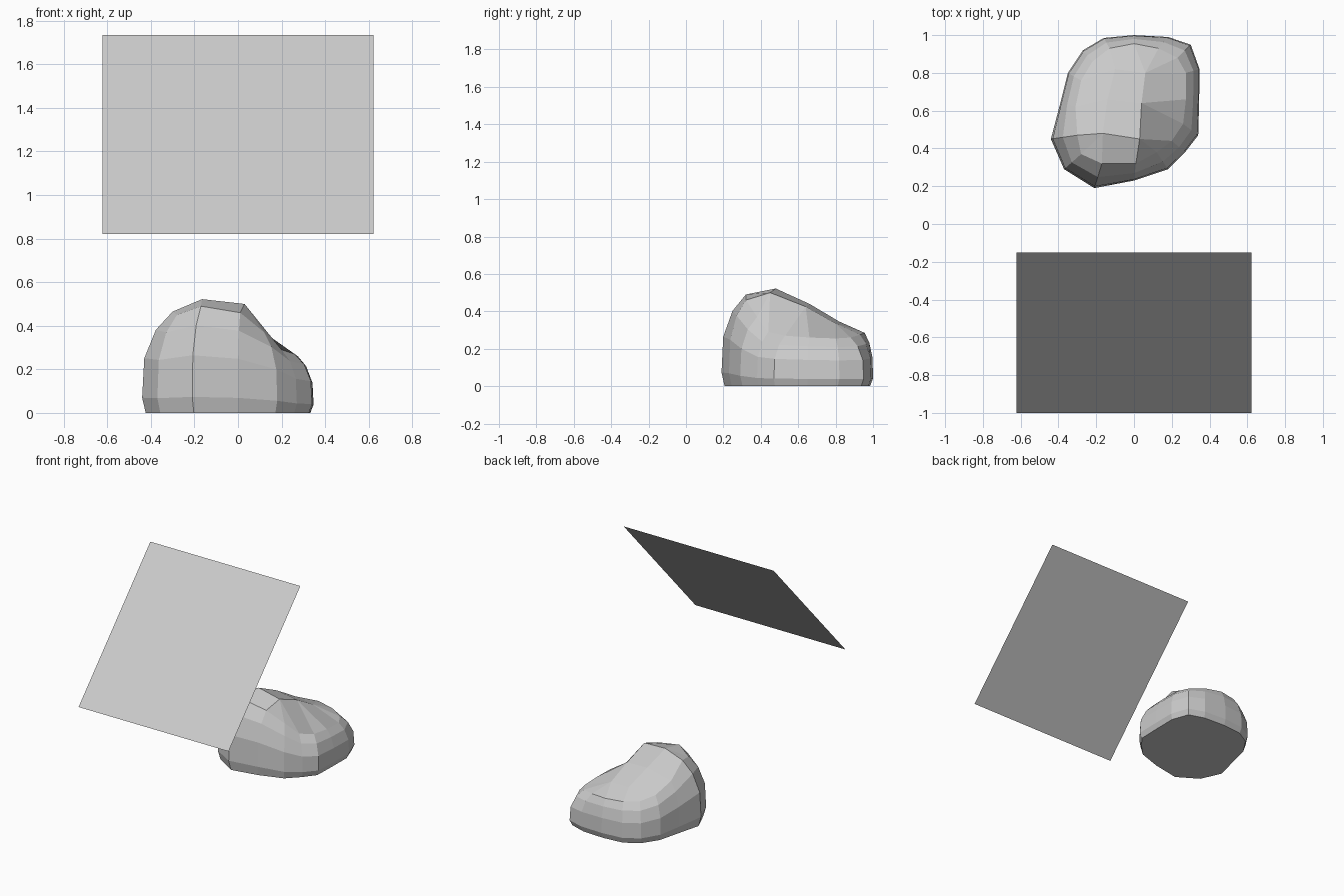
import bpy, bmesh
from mathutils import Vector

if "Cube" in bpy.data.objects:
    bpy.data.objects.remove(bpy.data.objects["Cube"])


def make_object(name, bm):
    mesh = bpy.data.meshes.new(name)
    bm.to_mesh(mesh)
    bm.free()
    obj = bpy.data.objects.new(name, mesh)
    bpy.context.collection.objects.link(obj)
    return obj


# Tilted square panel, leaning back, single sided
bm = bmesh.new()
w = 0.622
bm.faces.new([bm.verts.new(p) for p in (
    (-w, -1, 0.82), (w, -1, 0.82), (w, -0.15, 1.735), (-w, -0.15, 1.735))])
make_object("tilted_panel", bm)

# Boulder: widest outline near the ground, counterclockwise from the front
outline = [(-0.21, 0.19), (0, 0.23), (0.18, 0.29), (0.27, 0.38),
           (0.34, 0.47), (0.345, 0.65), (0.347, 0.82), (0.30, 0.95),
           (0.18, 0.99), (0, 1.0), (-0.16, 0.985), (-0.27, 0.92),
           (-0.35, 0.80), (-0.39, 0.64), (-0.44, 0.45), (-0.37, 0.29)]
# Shoulder where the sides turn into the top
shoulder = [(-0.17, 0.32, 0.49), (0.01, 0.32, 0.46), (0.12, 0.38, 0.37),
            (0.20, 0.44, 0.29), (0.26, 0.53, 0.27), (0.275, 0.66, 0.26),
            (0.275, 0.80, 0.255), (0.23, 0.88, 0.26), (0.13, 0.93, 0.275),
            (0, 0.955, 0.285), (-0.13, 0.93, 0.285), (-0.22, 0.86, 0.285),
            (-0.28, 0.76, 0.31), (-0.31, 0.62, 0.37), (-0.30, 0.47, 0.465),
            (-0.28, 0.37, 0.45)]
# Crest: left and right rows running from the peak to the low back
left = [(-0.165, 0.48, 0.522), (-0.14, 0.66, 0.44), (-0.10, 0.82, 0.345)]
right = [(0.03, 0.45, 0.50), (0.04, 0.64, 0.425), (0.06, 0.80, 0.335)]
crest_link = "L0 R0 R0 R0 R1 R1 R2 R2 R2 R2 L2 L2 L2 L1 L0 L0".split()

bm = bmesh.new()
n = len(outline)
centre = Vector((-0.03, 0.6, 0))


def side_ring(inset, rise):
    ring = []
    for (x, y), s in zip(outline, shoulder):
        a, b = Vector((x, y, 0)), Vector(s)
        p = a.lerp(b, inset)
        p.z = b.z * rise
        ring.append(bm.verts.new(p))
    return ring


base = []
for x, y in outline:
    base.append(bm.verts.new(Vector((x, y, 0)).lerp(centre, 0.04)))
rings = [base, side_ring(0, 0.15), side_ring(0.07, 0.54),
         side_ring(0.45, 0.82), side_ring(1, 1)]
crest = {}
for i in range(3):
    crest[f"L{i}"] = bm.verts.new(left[i])
    crest[f"R{i}"] = bm.verts.new(right[i])
rings.append([crest[k] for k in crest_link])

# Skin between rings, collapsing repeated crest points to triangles
for low, high in zip(rings, rings[1:]):
    for i in range(n):
        j = (i + 1) % n
        quad = [low[i], low[j], high[j], high[i]]
        bm.faces.new(list(dict.fromkeys(quad)))
for i in range(2):
    bm.faces.new([crest[k] for k in (f"L{i}", f"R{i}", f"R{i+1}", f"L{i+1}")])
bm.faces.new(base[::-1])
bmesh.ops.recalc_face_normals(bm, faces=bm.faces)
make_object("boulder", bm)
